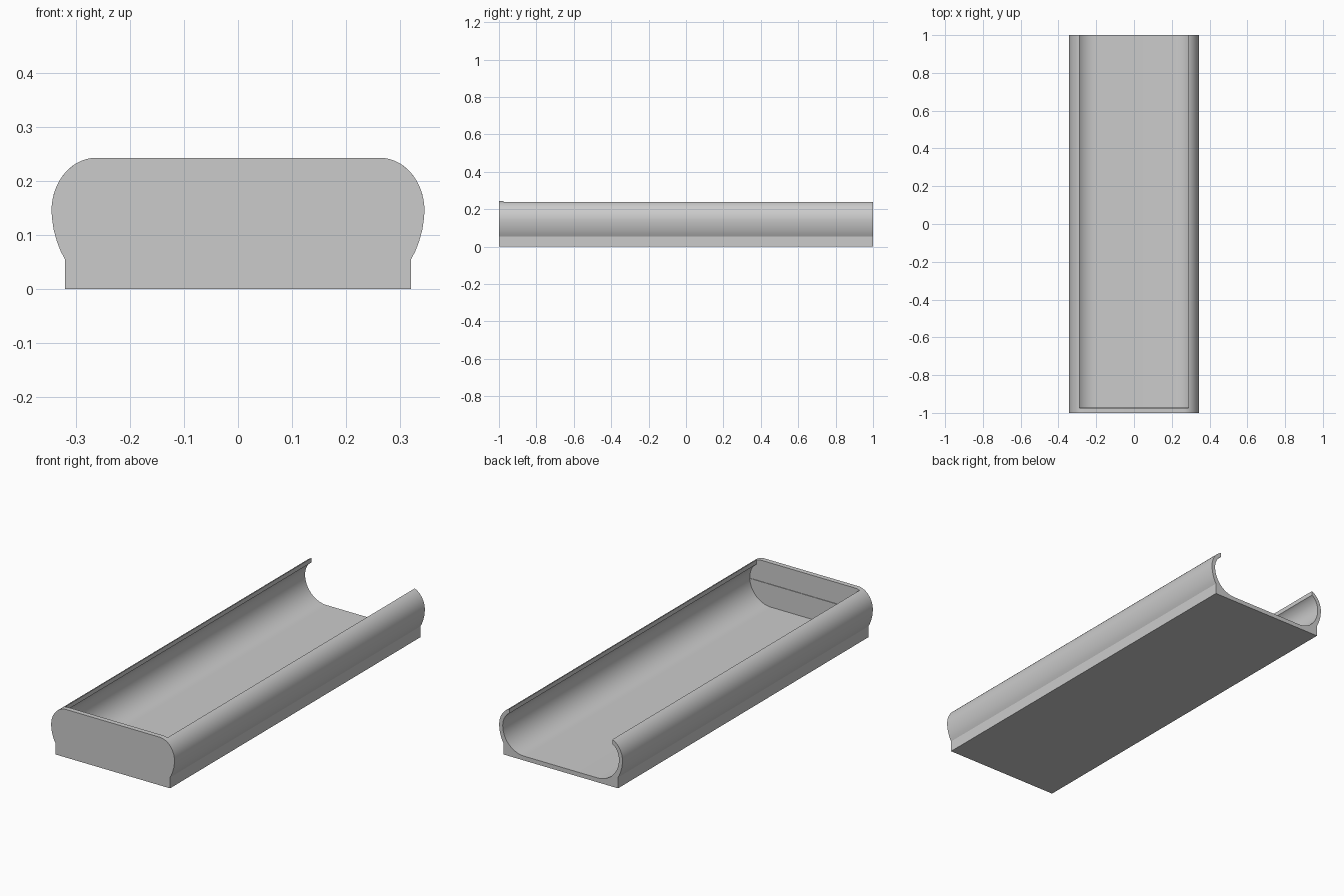
import bpy, bmesh
from math import sin, cos, pi, radians, acos

if "Cube" in bpy.data.objects:
    bpy.data.objects.remove(bpy.data.objects["Cube"])

grey = bpy.data.materials.new("plain_grey")
grey.use_nodes = True
colour = (0.6, 0.6, 0.6, 1)
grey.diffuse_color = colour
grey.node_tree.nodes["Principled BSDF"].inputs["Base Color"].default_value = colour

MID = 0.145      # height of the widest point
LIP = 0.288      # half width of the top opening


def arc(cx, rx, rz, start, end, steps=16):
    """Elliptical arc around the widest height, as (x, z) points."""
    return [(cx + rx * cos(a), MID + rz * sin(a))
            for a in (start + (end - start) * i / steps for i in range(steps + 1))]


def mirrored(half):
    """Close a right-hand half outline with its mirror image."""
    return half + [(-x, z) for x, z in reversed(half)]


def extrude_profile(name, points, y0, y1):
    """Solid with an (x, z) outline running from y0 to y1."""
    bm = bmesh.new()
    face = bm.faces.new([bm.verts.new((x, y0, z)) for x, z in points])
    out = bmesh.ops.extrude_face_region(bm, geom=[face])
    moved = [v for v in out["geom"] if isinstance(v, bmesh.types.BMVert)]
    bmesh.ops.translate(bm, verts=moved, vec=(0, y1 - y0, 0))
    bmesh.ops.recalc_face_normals(bm, faces=bm.faces)
    mesh = bpy.data.meshes.new(name)
    bm.to_mesh(mesh)
    bm.free()
    mesh.materials.append(grey)
    obj = bpy.data.objects.new(name, mesh)
    bpy.context.collection.objects.link(obj)
    bpy.ops.object.select_all(action="DESELECT")
    obj.select_set(True)
    bpy.context.view_layer.objects.active = obj
    bpy.ops.object.shade_smooth_by_angle(angle=radians(25))
    return obj


# Outer side: straight foot, flared lower curve, rounded shoulder
foot = [(0.32, 0), (0.32, 0.055), (0.328, 0.07), (0.335, 0.088),
        (0.341, 0.11), (0.344, 0.13)]
shoulder = (0.262, 0.083, 0.098)
hollow = (0.262, 0.063, 0.078)

# Channel: outer skin up to the lip, then back down the hollow to the floor
outer_end = acos((LIP - shoulder[0]) / shoulder[1])
inner_end = acos((LIP - hollow[0]) / hollow[1])
channel = (foot + arc(*shoulder, 0, outer_end)
           + arc(*hollow, inner_end, 0)
           + arc(0.205, 0.12, 0.123, 0, -pi / 2)[1:])
extrude_profile("channel_body", mirrored(channel), -0.975, 1)

# Closed front end with its full-height outline
end_outline = foot + arc(*shoulder, 0, pi / 2)
extrude_profile("end_cap", mirrored(end_outline), -1, -0.975)

# Slim step on the inside of the cap
step = [(0.325, 0.136)] + arc(0.205, 0.12, 0.123, 0, -pi / 2)[1:]
extrude_profile("inner_step", mirrored(step), -0.976, -0.972)
